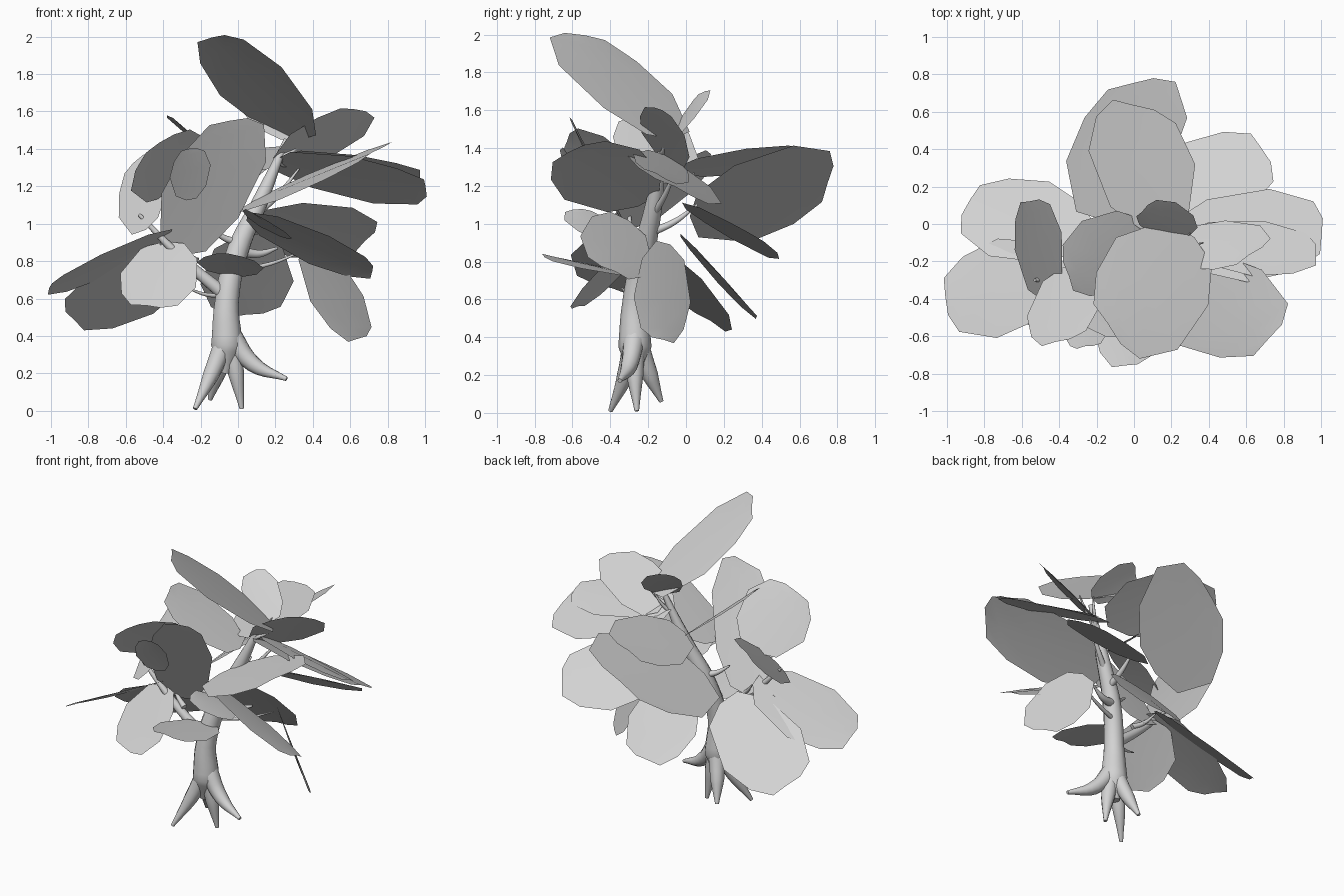
import bpy
import bmesh
from mathutils import Vector

default_cube = bpy.data.objects.get("Cube")
if default_cube:
    bpy.data.objects.remove(default_cube, do_unlink=True)

# One plain grey for bark and foliage
grey = bpy.data.materials.new("plain_grey")
grey.use_nodes = True
colour = (0.65, 0.65, 0.65, 1)
grey.diffuse_color = colour
grey.node_tree.nodes["Principled BSDF"].inputs["Base Color"].default_value = colour


def link_mesh(name, bm):
    """Turn a bmesh into a smooth shaded object."""
    mesh = bpy.data.meshes.new(name)
    for face in bm.faces:
        face.smooth = True
    bm.to_mesh(mesh)
    bm.free()
    mesh.materials.append(grey)
    obj = bpy.data.objects.new(name, mesh)
    bpy.context.collection.objects.link(obj)
    return obj


def leaf(name, base, tip, side):
    """Broad angular leaf plate; side is the half-width vector."""
    base, tip, side = Vector(base), Vector(tip), Vector(side)
    along = tip - base
    normal = along.cross(side).normalized()
    if normal.z < 0:
        normal.negate()
    stations = [(0, 0.25), (0.17, 0.74), (0.58, 1), (0.88, 0.75), (1, 0.38)]
    bm = bmesh.new()
    rows = []
    for u, width in stations:
        row = []
        for s in (-1, 0, 1):
            skew = 0.05 * s if 0 < u < 1 else 0
            cup = normal * (0.02 * (1 - abs(s) * width) * u)
            row.append(bm.verts.new(base + along * (u + skew) + side * (s * width) + cup))
        rows.append(row)
    for low, high in zip(rows, rows[1:]):
        for i in range(2):
            bm.faces.new((low[i], low[i + 1], high[i + 1], high[i]))
    return link_mesh("leaf_" + name, bm)


def limb(name, *points):
    """Tapered round limb through (x, y, z, radius) points."""
    curve = bpy.data.curves.new(name, "CURVE")
    curve.dimensions = "3D"
    curve.bevel_depth = 1
    curve.bevel_resolution = 3
    curve.use_fill_caps = True
    curve.resolution_u = 5
    spline = curve.splines.new("BEZIER")
    spline.bezier_points.add(len(points) - 1)
    for knot, (x, y, z, radius) in zip(spline.bezier_points, points):
        knot.co = (x, y, z)
        knot.radius = radius
        knot.handle_left_type = knot.handle_right_type = "AUTO"
    curve.materials.append(grey)
    obj = bpy.data.objects.new(name, curve)
    bpy.context.collection.objects.link(obj)
    return obj


# Leaning trunk
limb("trunk", (-.07, -.27, .2, .03), (-.06, -.27, .35, .088), (-.06, -.27, .58, .067),
     (0, -.22, .86, .06), (.11, -.17, 1.1, .045), (.26, -.12, 1.45, .015))

# Splayed roots
for name, knee, toe in [
    ("right", (-.14, -.32, .2), (-.23, -.4, .01)),
    ("front", (-.01, -.27, .2), (.02, -.26, .01)),
    ("back", (-.11, -.19, .2), (-.15, -.13, .06)),
    ("left", (.08, -.3, .25), (.26, -.35, .17)),
]:
    limb("root_" + name, (-.05, -.27, .42, .06), (*knee, .045), (*toe, .012))

# Branches and twigs, each running from the trunk to a leaf cluster
for name, start, end, thick in [
    ("right", (-.07, -.27, .62), (-.53, -.3, 1.05), .038),
    ("right_low", (-.22, -.28, .8), (-.36, -.22, .92), .02),
    ("front", (-.05, -.25, .62), (-.28, -.34, .66), .015),
    ("left", (.02, -.2, .85), (.21, -.14, .87), .03),
    ("left_high", (.1, -.17, 1.05), (.33, -.05, 1.3), .02),
    ("back", (.05, -.2, .95), (.06, .06, 1.1), .025),
    ("front_high", (.02, -.2, .9), (-.15, -.27, .98), .025),
    ("crown", (.22, -.14, 1.35), (.37, -.1, 1.47), .015),
    ("crown_back", (.2, -.14, 1.3), (.3, -.05, 1.48), .015),
    ("low_leaf", (-.02, -.22, .75), (.36, -.12, .86), .015),
]:
    middle = (Vector(start) + Vector(end)) / 2 - Vector((0, 0, .02))
    limb("branch_" + name, (*start, thick), (*middle, thick * .7), (*end, thick * .25))

# Crown leaves
leaf("crown", (.37, -.14, 1.46), (-.15, -.54, 1.98), (.19, -.28, .05))
leaf("crown_back", (.32, -.04, 1.47), (.04, .08, 1.67), (.08, .08, .06))
leaf("crown_left", (.28, -.04, 1.3), (.62, -.18, 1.6), (.18, .12, -.02))
leaf("crown_right", (.05, -.02, 1.22), (-.36, -.28, 1.55), (-.07, .2, .05))

# Back leaves
leaf("back_upper", (.1, -.04, 1.28), (0, .64, 1.37), (.29, -.07, .06))
leaf("back_large", (-.08, .04, 1.1), (-.01, .75, 1.2), (.32, .08, .25))
leaf("back_low", (.06, -.03, .94), (.04, .36, .5), (.25, 0, .03))
leaf("back_left", (.12, .05, 1.04), (.68, .4, .89), (.14, -.2, .14))

# Left leaves
leaf("left_broad", (.2, -.05, 1.31), (1, -.07, 1.18), (.02, .25, -.12))
leaf("left_upper", (.25, -.08, 1.35), (.97, -.17, 1.25), (0, .15, -.07))
leaf("left_hanging", (.39, -.12, .9), (.63, -.13, .38), (.13, -.15, .04))
leaf("left_front_high", (.08, -.2, 1.12), (.72, -.62, 1.36), (.2, .22, .12))
leaf("left_front_low", (.05, -.35, 1.04), (.71, -.38, .73), (.02, -.19, .09))
leaf("left_front_small", (.28, -.45, .92), (.03, -.55, 1.06), (.03, -.13, .01))

# Right leaves
leaf("right_long", (-.36, -.28, .95), (-1, -.39, .64), (.03, -.26, .08))
leaf("right_back", (-.26, -.1, .85), (-.87, .12, .47), (-.13, -.21, .13))
leaf("right_steep", (-.46, -.4, 1), (-.55, .13, 1.31), (.13, .02, .13))
leaf("right_upper", (-.33, -.22, 1.18), (-.41, -.64, 1.42), (.2, .05, .13))

# Front leaves
leaf("front_large", (-.24, -.24, .84), (-.05, -.62, 1.54), (.27, -.02, .05))
leaf("front_small", (-.25, -.5, 1.13), (-.26, -.67, 1.39), (.11, .02, .02))
leaf("front_right", (-.34, -.28, .9), (-.49, -.56, .55), (.21, -.09, -.02))
leaf("front_low", (-.03, -.25, .72), (-.05, -.76, .82), (.18, .02, -.02))
